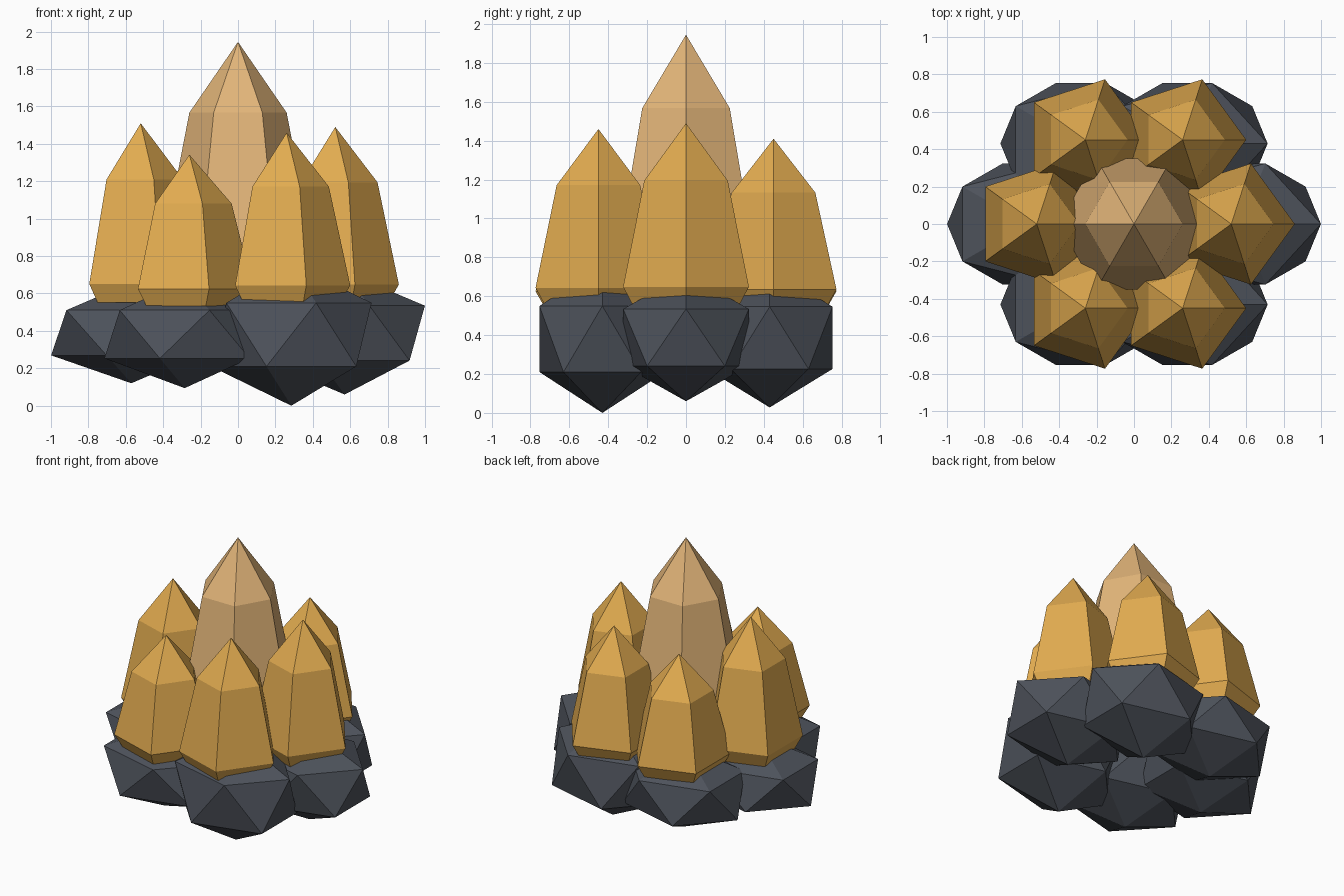
import bpy, bmesh
from math import cos, sin, pi
from mathutils import Matrix

if "Cube" in bpy.data.objects:
    bpy.data.objects.remove(bpy.data.objects["Cube"])


def material(name, color):
    m = bpy.data.materials.new(name)
    m.diffuse_color = (*color, 1)
    m.use_nodes = True
    m.node_tree.nodes["Principled BSDF"].inputs["Base Color"].default_value = m.diffuse_color
    return m


ROCK = material("dark_rock", (0.075, 0.085, 0.105))
GOLD = material("amber", (0.76, 0.41, 0.08))
TAN = material("pale_amber", (0.76, 0.46, 0.19))


def finish(bm, name, mat):
    bmesh.ops.recalc_face_normals(bm, faces=bm.faces[:])
    mesh = bpy.data.meshes.new(name)
    bm.to_mesh(mesh)
    bm.free()
    mesh.materials.append(mat)
    bpy.context.collection.objects.link(bpy.data.objects.new(name, mesh))


def rock(name, x, y, z, height):
    # squashed icosahedron
    bm = bmesh.new()
    mat = Matrix.Translation((x, y, z)) @ Matrix.Diagonal((0.48, 0.38, height, 1))
    bmesh.ops.create_icosphere(bm, subdivisions=1, radius=1, matrix=mat)
    finish(bm, name, ROCK)


def crystal(name, x, y, sides, profile, tip, mat):
    # stacked polygon rings closed by a pointed tip
    bm = bmesh.new()
    rings = [[bm.verts.new((x + r * cos(2 * pi * i / sides),
                            y + r * sin(2 * pi * i / sides), z))
              for i in range(sides)] for r, z in profile]
    apex = bm.verts.new((x, y, tip))
    bm.faces.new(rings[0])
    for i in range(sides):
        j = (i + 1) % sides
        for a, b in zip(rings, rings[1:]):
            bm.faces.new((a[i], a[j], b[j], b[i]))
        bm.faces.new((rings[-1][i], rings[-1][j], apex))
    finish(bm, name, mat)


# rock centre height, rock half height, crystal tip height, going round from +x
spots = [("right", 0.388, 0.328, 1.49), ("back_right", 0.386, 0.358, 1.41),
         ("back_left", 0.385, 0.29, 1.345), ("left", 0.39, 0.27, 1.51),
         ("front_left", 0.382, 0.288, 1.342), ("front_right", 0.38, 0.38, 1.46)]

for k, (side, cz, half, tip) in enumerate(spots):
    c, s = cos(k * pi / 3), sin(k * pi / 3)
    rock("rock_" + side, 0.57 * c, 0.497 * s, cz, half)
    profile = [(0.285, 0.1 * tip + 0.4), (0.34, 0.16 * tip + 0.41),
               (0.226, 0.77 * tip + 0.047)]
    crystal("crystal_" + side, 0.52 * c, 0.52 * s, 5, profile, tip, GOLD)

# tall central crystal
crystal("crystal_centre", 0, 0, 6,
        [(0.34, 0.66), (0.405, 0.82), (0.26, 1.567)], 1.945, TAN)
